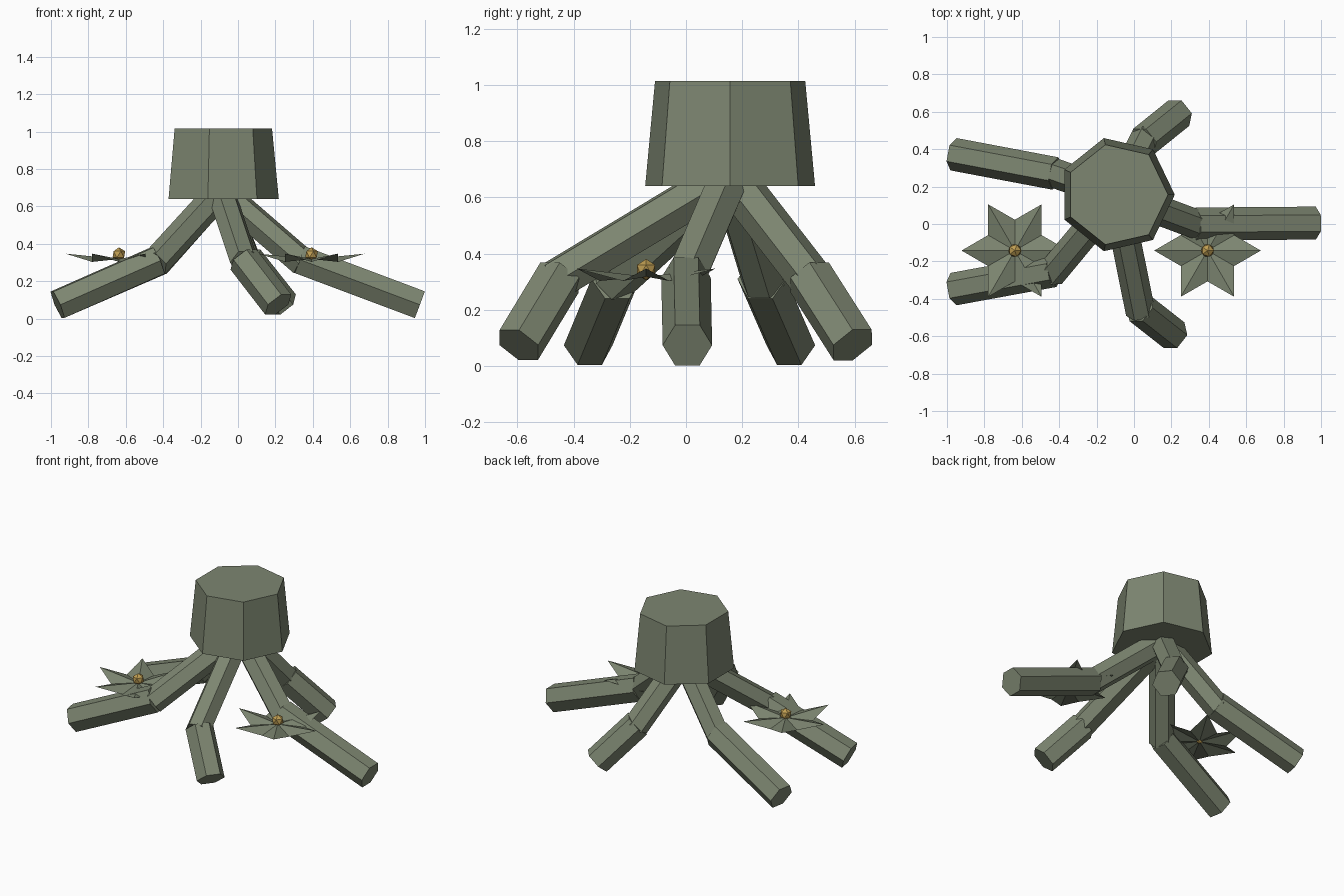
import bpy, bmesh, math
from mathutils import Vector, Matrix

if "Cube" in bpy.data.objects:
    bpy.data.objects.remove(bpy.data.objects["Cube"])


def material(name, col):
    m = bpy.data.materials.new(name)
    m.diffuse_color = (*col, 1)
    m.use_nodes = True
    m.node_tree.nodes["Principled BSDF"].inputs["Base Color"].default_value = m.diffuse_color
    return m


GREEN = material("grey_green", (0.205, 0.238, 0.165))
GOLD = material("gold", (0.52, 0.34, 0.085))


def finish(bm, name, mat):
    bmesh.ops.recalc_face_normals(bm, faces=bm.faces)
    me = bpy.data.meshes.new(name)
    bm.to_mesh(me)
    bm.free()
    me.materials.append(mat)
    ob = bpy.data.objects.new(name, me)
    bpy.context.collection.objects.link(ob)
    return ob


def prism(name, a, b, r1, r2, sides, mat, side=None):
    """Straight prism from a to b, one corner pointing along the side vector."""
    a, b = Vector(a), Vector(b)
    d = (b - a).normalized()
    s = Vector(side) if side else d.cross(Vector((0, 0, 1))).normalized()
    u = d.cross(s)
    bm = bmesh.new()
    rings = []
    for c, r in ((a, r1), (b, r2)):
        angles = [2 * math.pi * i / sides for i in range(sides)]
        rings.append([bm.verts.new(c + r * (math.cos(t) * s + math.sin(t) * u))
                      for t in angles])
    for ring in rings:
        bm.faces.new(ring)
    for i in range(sides):
        j = (i + 1) % sides
        bm.faces.new((rings[0][i], rings[0][j], rings[1][j], rings[1][i]))
    return finish(bm, name, mat)


# Seven-sided trunk
CX, CY = -0.092, 0.157
prism("trunk", (CX, CY, 0.64), (CX, CY, 1.015), 0.31, 0.274, 7, GREEN, (1, 0, 0))

# Five bent roots: knee and foot of each
roots = [
    ((0.33, 0.00, 0.315), (0.972, 0.005, 0.074)),
    ((0.05, 0.44, 0.315), (0.240, 0.593, 0.075)),
    ((-0.42, 0.27, 0.310), (-0.965, 0.373, 0.074)),
    ((-0.43, -0.25, 0.310), (-0.965, -0.348, 0.074)),
    ((0.03, -0.45, 0.315), (0.215, -0.595, 0.075)),
]
for n, (knee, foot) in enumerate(roots, 1):
    start, knee, foot = Vector((CX, CY, 0.68)), Vector(knee), Vector(foot)
    past = knee + (knee - start).normalized() * 0.03
    prism(f"root_{n}_upper", start, past, 0.079, 0.079, 6, GREEN)
    prism(f"root_{n}_lower", knee, foot, 0.088, 0.088, 6, GREEN)


# Six-petal flowers with a faceted gold centre
def flower(name, x, y):
    bm = bmesh.new()
    mid = bm.verts.new((x, y, 0.318))
    ring = []
    for i in range(12):
        t = math.pi * i / 6
        r, z = (0.285, 0.347) if i % 2 == 0 else (0.165, 0.303)
        ring.append(bm.verts.new((x + r * math.cos(t), y + r * math.sin(t), z)))
    for i in range(12):
        bm.faces.new((mid, ring[i], ring[(i + 1) % 12]))
    finish(bm, name + "_petals", GREEN)
    bm = bmesh.new()
    bmesh.ops.create_icosphere(bm, subdivisions=1, radius=0.038,
                               matrix=Matrix.Translation((x, y, 0.343)))
    finish(bm, name + "_centre", GOLD)


flower("right_flower", 0.393, -0.142)
flower("left_flower", -0.637, -0.142)
